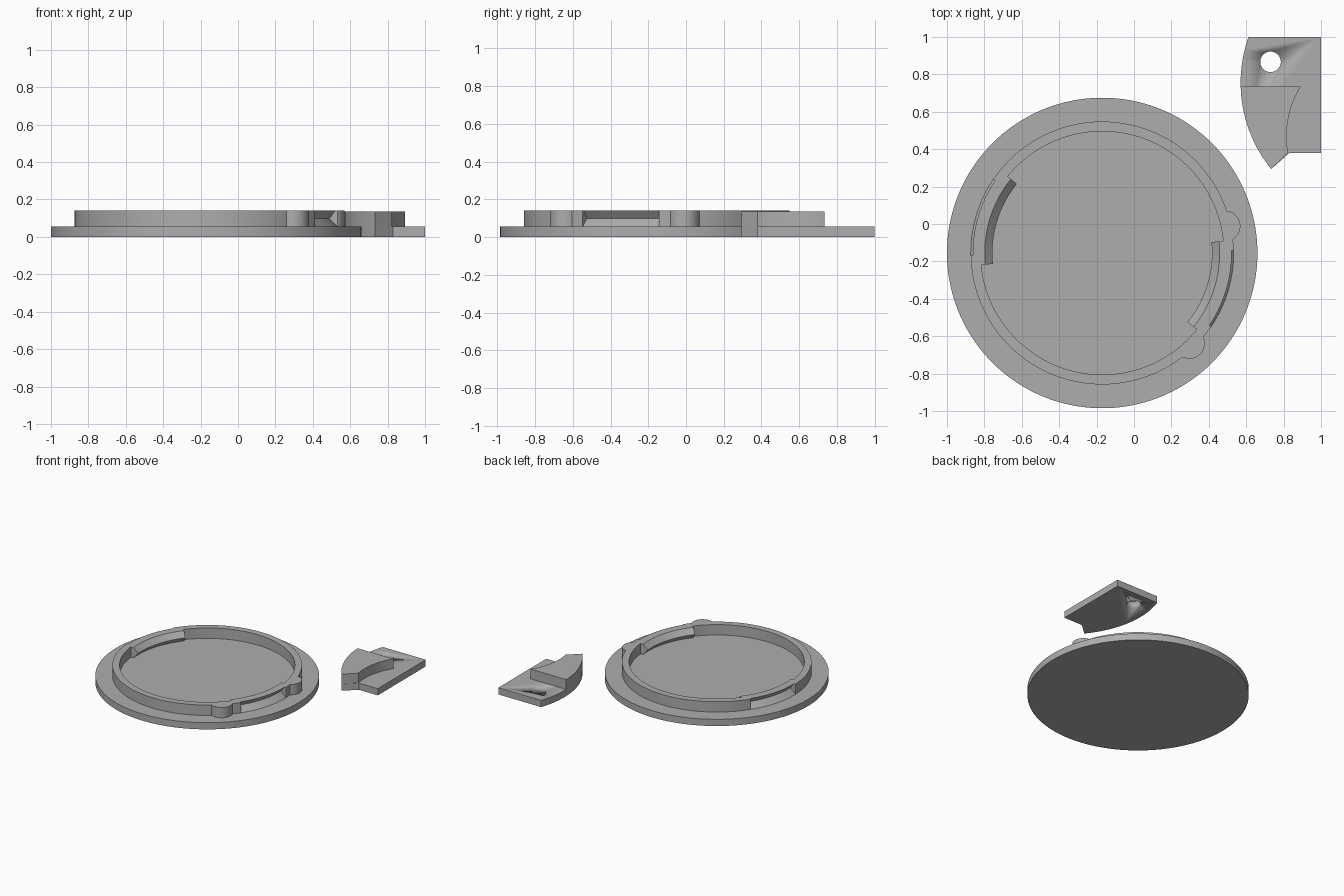
import bpy, bmesh, math
from mathutils import Vector

if "Cube" in bpy.data.objects:
    bpy.data.objects.remove(bpy.data.objects["Cube"])

CX, CY = -0.17, -0.155          # centre of the round base
BASE_R, BASE_H, TOP = 0.83, 0.055, 0.14
R_OUT, R_IN = 0.703, 0.65       # ring wall
grey = bpy.data.materials.new("plain grey")
grey.diffuse_color = (0.42, 0.42, 0.42, 1)
grey.use_nodes = True
grey.node_tree.nodes["Principled BSDF"].inputs["Base Color"].default_value = grey.diffuse_color


def finish(name, bm):
    bmesh.ops.remove_doubles(bm, verts=bm.verts, dist=1e-5)
    bmesh.ops.recalc_face_normals(bm, faces=bm.faces)
    me = bpy.data.meshes.new(name)
    bm.to_mesh(me)
    bm.free()
    me.materials.append(grey)
    ob = bpy.data.objects.new(name, me)
    bpy.context.collection.objects.link(ob)
    bpy.ops.object.select_all(action='DESELECT')
    ob.select_set(True)
    bpy.context.view_layer.objects.active = ob
    bpy.ops.object.shade_smooth_by_angle(angle=math.radians(25))
    return ob


def prism(name, outline, z0, z1):
    bm = bmesh.new()
    face = bm.faces.new([bm.verts.new((x, y, z0)) for x, y in outline])
    ext = bmesh.ops.extrude_face_region(bm, geom=[face], use_keep_orig=True)
    for v in ext["geom"]:
        if isinstance(v, bmesh.types.BMVert):
            v.co.z = z1
    return finish(name, bm)


def circle(x, y, r, n):
    return [(x + r * math.cos(2 * math.pi * i / n),
             y + r * math.sin(2 * math.pi * i / n)) for i in range(n)]


# Round base plate
prism("base_disc", circle(CX, CY, BASE_R, 160), 0, BASE_H)


# Ring wall: one cross-section swept round, stepping where the ridges and grooves begin
def section(ridge, groove):
    mid = 0.099
    outer = [(R_OUT, BASE_H), (0.66 if groove else R_OUT, mid),
             (0.692 if groove else R_OUT, TOP)]
    inner = [(0.628, TOP), (0.587, mid), (0.628, BASE_H)] if ridge else \
            [(R_IN, TOP), (R_IN, mid), (R_IN, BASE_H)]
    return outer + inner


spans = []
for turn in (0, 180):
    for a0, a1, ridge, groove in ((-39, -34, 1, 0), (-34, 1, 1, 1),
                                  (1, 5.7, 1, 0), (5.7, 141, 0, 0)):
        spans.append((a0 + turn, a1 + turn, ridge, groove))
bm = bmesh.new()
loops = []
for a0, a1, ridge, groove in spans:
    steps = max(2, round((a1 - a0) / 2.5))
    for i in range(steps + 1):
        a = math.radians(a0 + (a1 - a0) * i / steps)
        loops.append([bm.verts.new((CX + r * math.cos(a), CY + r * math.sin(a), z))
                      for r, z in section(ridge, groove)])
for k, loop in enumerate(loops):
    nxt = loops[(k + 1) % len(loops)]
    for j in range(len(loop) - 1):
        quad = (loop[j], nxt[j], nxt[j + 1], loop[j + 1])
        if len({tuple(round(c, 5) for c in v.co) for v in quad}) > 2:
            bm.faces.new(quad)
bmesh.ops.dissolve_degenerate(bm, dist=1e-5, edges=bm.edges)
finish("ring_wall", bm)

# Rounded stops on the outside of the ring
for name, ang in (("upper_stop", 12.3), ("lower_stop", -46)):
    a = math.radians(ang)
    pts = []
    for i in range(61):
        t = a - math.pi + 2 * math.pi * i / 60
        x = 0.671 * math.cos(a) + 0.083 * math.cos(t)
        y = 0.671 * math.sin(a) + 0.083 * math.sin(t)
        if math.hypot(x, y) > 0.695:
            pts.append((CX + x, CY + y))
    prism(name, pts, BASE_H, TOP)


# Separate key: curved plate with a hole and a raised hook
def arc(cx, cy, r, y0, y1, n=20):
    ys = [y0 + (y1 - y0) * i / n for i in range(n + 1)]
    return [(cx - math.sqrt(r * r - (y - cy) ** 2), y) for y in ys]


OUTER = (1.302, 0.755, 0.732)
plate = prism("key_plate", arc(*OUTER, 1.0, 0.294, 30) +
              [(0.83, 0.38), (1.0, 0.38), (1.0, 1.0)], 0, BASE_H)
prism("key_hook", arc(*OUTER, 0.735, 0.294) +
      arc(1.316, 0.47, 0.5, 0.38, 0.735), BASE_H, 0.135)

# Hole through the plate
cutter = prism("hole_cutter", circle(0.73, 0.867, 0.055, 40), -0.1, 0.2)
cutter.hide_render = True
cutter.hide_viewport = True
cut = plate.modifiers.new("hole", 'BOOLEAN')
cut.operation = 'DIFFERENCE'
cut.solver = 'EXACT'
cut.object = cutter
